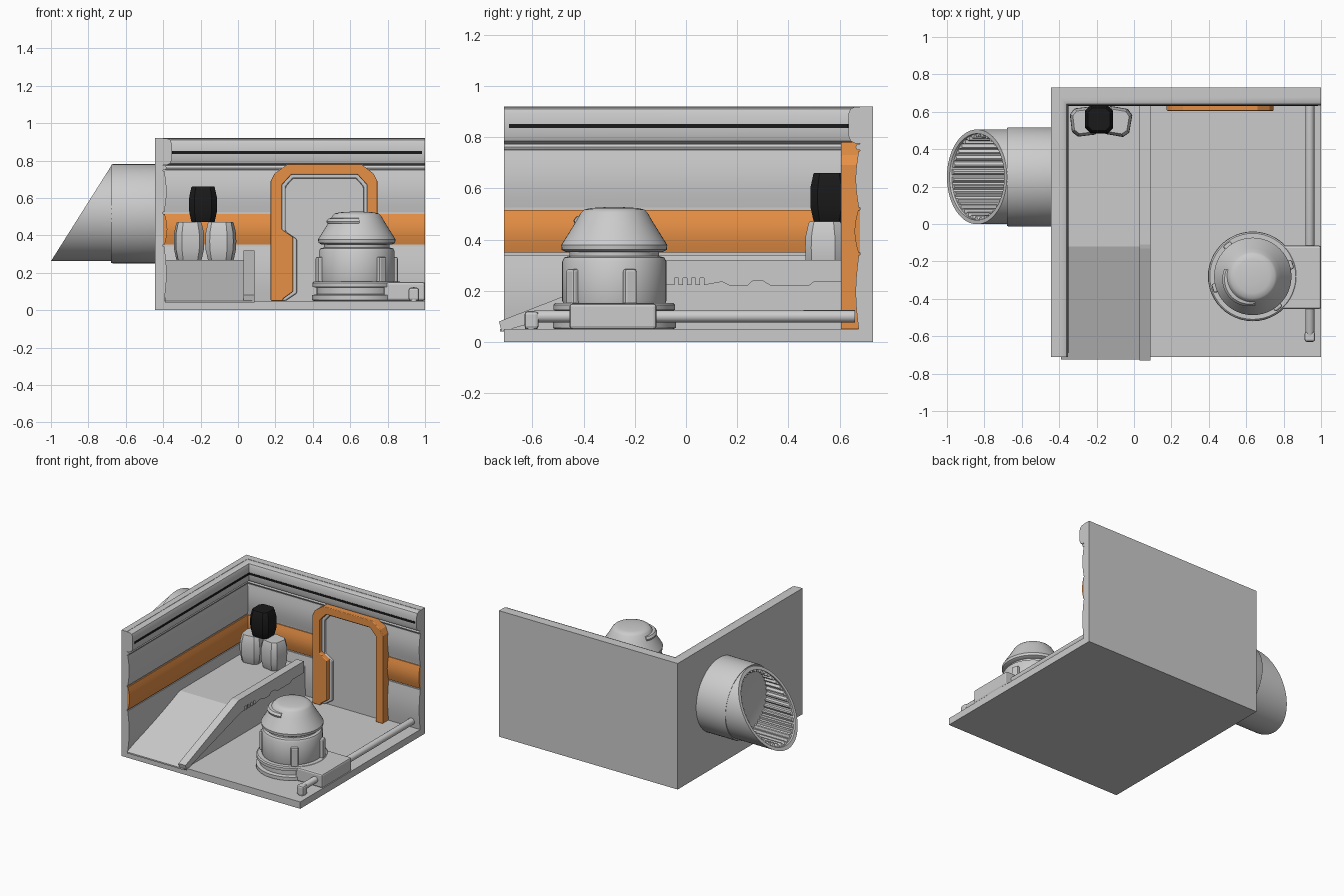
import bpy, bmesh, math
from mathutils import Vector, Matrix

if "Cube" in bpy.data.objects:
    bpy.data.objects.remove(bpy.data.objects["Cube"])

def mat(name, col):
    m = bpy.data.materials.new(name)
    m.diffuse_color = col
    m.use_nodes = True
    m.node_tree.nodes["Principled BSDF"].inputs["Base Color"].default_value = m.diffuse_color
    return m

ORANGE = mat("orange", (0.8, 0.28, 0.06, 1))
BLACK = mat("black", (0.01, 0.01, 0.01, 1))

def finish(name, bm, m=None, smooth=True, bevel=0, segs=2):
    bmesh.ops.recalc_face_normals(bm, faces=bm.faces)
    me = bpy.data.meshes.new(name)
    bm.to_mesh(me)
    bm.free()
    ob = bpy.data.objects.new(name, me)
    bpy.context.collection.objects.link(ob)
    if m:
        me.materials.append(m)
    if bevel:
        b = ob.modifiers.new("bevel", 'BEVEL')
        b.width, b.segments, b.limit_method = bevel, segs, 'ANGLE'
    if smooth:
        bpy.ops.object.select_all(action='DESELECT')
        ob.select_set(True)
        bpy.context.view_layer.objects.active = ob
        bpy.ops.object.shade_smooth_by_angle(angle=math.radians(35))
    return ob

def prism(name, pts, axis, lo, hi, m=None, bevel=0, segs=2):
    """Extrude a 2D outline along an axis."""
    put = {'x': lambda a, b, c: (c, a, b), 'y': lambda a, b, c: (a, c, b),
           'z': lambda a, b, c: (a, b, c)}[axis]
    bm = bmesh.new()
    f = bm.faces.new([bm.verts.new(put(a, b, lo)) for a, b in pts])
    r = bmesh.ops.extrude_face_region(bm, geom=[f])
    vs = [v for v in r['geom'] if isinstance(v, bmesh.types.BMVert)]
    bmesh.ops.translate(bm, verts=vs, vec=put(0, 0, hi - lo))
    return finish(name, bm, m, False, bevel, segs)

def box(name, x0, x1, y0, y1, z0, z1, m=None, bevel=0):
    return prism(name, [(x0, y0), (x1, y0), (x1, y1), (x0, y1)], 'z', z0, z1, m, bevel)

def loft(name, rings, m=None, smooth=True, caps=True, closed=True):
    """Skin a list of equal-length point rings."""
    bm = bmesh.new()
    vr = [[bm.verts.new(p) for p in r] for r in rings]
    n = len(rings[0])
    for a, b in zip(vr, vr[1:]):
        for i in range(n if closed else n - 1):
            j = (i + 1) % n
            bm.faces.new((a[i], a[j], b[j], b[i]))
    if caps:
        bm.faces.new(vr[0])
        bm.faces.new(vr[-1])
    return finish(name, bm, m, smooth)

def lathe(name, prof, centre, n=40, axis='z', m=None):
    """Revolve (radius, height) points."""
    rings = []
    for r, h in prof:
        ring = []
        for i in range(n):
            t = 2 * math.pi * i / n
            c, s = r * math.cos(t), r * math.sin(t)
            p = Vector((c, s, h)) if axis == 'z' else Vector((h, c, s))
            ring.append(p + Vector(centre))
        rings.append(ring)
    return loft(name, rings, m)

# room shell
WX, WY = -0.40, 0.68
box("floor", -0.444, 1, -0.71, 0.73, 0, 0.05)
box("left_wall", -0.444, WX, -0.71, 0.73, 0.05, 0.92)
box("back_wall", WX, 1, WY, 0.73, 0.05, 0.92)

# wall panels swept round the corner
def wall_strip(name, prof, m=None, y0=-0.71, x1=1.0):
    rings = [[(WX + d, y0, z) for d, z in prof],
             [(WX + d, WY - d, z) for d, z in prof],
             [(x1, WY - d, z) for d, z in prof]]
    return loft(name, rings, m)

def bulge(z0, z1, d0, d1, n=8):
    pts = [(0, z0)]
    for i in range(n + 1):
        t = i / n
        pts.append((d0 + (d1 - d0) * math.sin(math.pi * t), z0 + (z1 - z0) * t))
    return pts + [(0, z1)]

wall_strip("lower_panel", bulge(0.05, 0.34, 0.006, 0.018))
wall_strip("orange_band", bulge(0.35, 0.515, 0.008, 0.022), ORANGE)
wall_strip("upper_panel", bulge(0.525, 0.745, 0.006, 0.018))
wall_strip("thin_trim", bulge(0.75, 0.772, 0.012, 0.018, 4))
wall_strip("top_moulding", [(0, 0.775), (0.02, 0.775), (0.038, 0.785), (0.046, 0.805), (0.046, 0.89),
                            (0.038, 0.91), (0.02, 0.918), (0, 0.918)])
wall_strip("black_strip", [(0.04, 0.835), (0.049, 0.835), (0.049, 0.85), (0.04, 0.85)], BLACK, -0.69, 0.985)

# doorway
prism("door_frame", [(0.175, 0.05), (0.175, 0.69), (0.195, 0.73), (0.265, 0.78), (0.66, 0.78), (0.725, 0.73),
                     (0.745, 0.69), (0.745, 0.05), (0.69, 0.05), (0.69, 0.67), (0.64, 0.725), (0.285, 0.725),
                     (0.235, 0.67), (0.235, 0.43), (0.295, 0.39), (0.295, 0.10), (0.24, 0.06), (0.24, 0.05)],
      'y', 0.605, 0.68, ORANGE, 0.014, 3)
prism("door_lip", [(0.23, 0.05), (0.23, 0.675), (0.28, 0.73), (0.645, 0.73), (0.695, 0.675), (0.695, 0.05),
                   (0.67, 0.05), (0.67, 0.66), (0.63, 0.705), (0.295, 0.705), (0.255, 0.66), (0.255, 0.42),
                   (0.315, 0.38), (0.315, 0.09), (0.255, 0.05)], 'y', 0.635, 0.68, None, 0.008)
prism("door_panel", [(0.23, 0.05), (0.23, 0.67), (0.285, 0.72), (0.64, 0.72), (0.69, 0.67), (0.69, 0.05)],
      'y', 0.652, 0.68)

# raised platform with ramp and its side kerb
prism("ramp", [(-0.725, 0.04), (-0.725, 0.05), (-0.12, 0.268), (0.67, 0.268), (0.67, 0.04)], 'x', -0.39, 0.076)
teeth = []
for i in range(4):
    y = 0.07 - i * 0.033
    teeth += [(y, 0.222), (y, 0.25), (y - 0.016, 0.25), (y - 0.016, 0.222)]
prism("ramp_kerb", [(-0.72, 0.04), (-0.73, 0.08), (-0.13, 0.315), (-0.11, 0.32), (0.635, 0.32), (0.635, 0.235),
                    (0.50, 0.235), (0.48, 0.22), (0.33, 0.22), (0.30, 0.238), (0.26, 0.238), (0.24, 0.22),
                    (0.17, 0.22), (0.14, 0.235)] + teeth + [(-0.09, 0.222)], 'x', 0.03, 0.087)

# stacked barrels, chamfered square section
def barrel(name, x, y, z0, h, w, turn, m=None):
    rings = []
    for t, s in ((0, 0.80), (0.03, 0.84), (0.28, 0.98), (0.5, 1.0), (0.72, 0.98), (0.97, 0.84), (1, 0.80)):
        a, c = w * s, w * s * 0.62
        pts = [(a, -c), (a, c), (c, a), (-c, a), (-a, c), (-a, -c), (-c, -a), (c, -a)]
        R = Matrix.Rotation(turn, 3, 'Z')
        rings.append([R @ Vector((p, q, 0)) + Vector((x, y, z0 + t * h)) for p, q in pts])
    return loft(name, rings, m)

barrel("left_barrel", -0.262, 0.548, 0.266, 0.204, 0.076, 0.12)
barrel("right_barrel", -0.092, 0.548, 0.266, 0.204, 0.076, -0.17)
barrel("black_barrel", -0.187, 0.56, 0.47, 0.19, 0.075, 0, BLACK)

# dome-topped service machine
C = (0.635, -0.28, 0)
lathe("machine_base", [(0.23, 0.05), (0.24, 0.055), (0.24, 0.08), (0.215, 0.085), (0.215, 0.12), (0.238, 0.125),
                       (0.238, 0.145), (0.23, 0.152)], C, 48)
lathe("machine_body", [(0.195, 0.14), (0.203, 0.16), (0.203, 0.315), (0.195, 0.33), (0.175, 0.335),
                       (0.175, 0.362)], C, 48)
lathe("machine_head", [(0.19, 0.352), (0.205, 0.36), (0.207, 0.378), (0.2, 0.39), (0.15, 0.47), (0.13, 0.505),
                       (0.118, 0.517), (0.09, 0.523), (0.04, 0.526), (0.005, 0.527)], C, 48)
rings = []
for i in range(17):
    t = math.radians(165 + 110 * i / 16)
    e = 0.012 * math.sin(math.pi * i / 16)
    rings.append([(C[0] + r * math.cos(t), C[1] + r * math.sin(t), z) for r, z in
                  ((0.13, 0.462), (0.152 + e, 0.462), (0.157 + e, 0.475), (0.145 + e, 0.49), (0.12, 0.495))])
loft("machine_visor", rings)
for i, a in enumerate((17, -51, 129, 197)):
    R = Matrix.Translation(C) @ Matrix.Rotation(math.radians(a), 4, 'Z')
    b = box("machine_clip_%d" % i, 0.185, 0.225, -0.025, 0.025, 0.145, 0.285, None, 0.01)
    b.matrix_world = R

# machine docking plate and floor pipe
box("dock_plate", 0.78, 1.0, -0.455, -0.115, 0.05, 0.15, None, 0.012)
PX = 0.94
path = [(0.66, 0.10), (-0.585, 0.10), (-0.602, 0.092), (-0.605, 0.075), (-0.605, 0.05)]
rings = []
for i, (y, z) in enumerate(path):
    ang = math.radians((0, 15, 45, 75, 90)[i])
    rings.append([(PX + 0.024 * math.cos(k * math.pi / 8),
                   y - 0.024 * math.sin(k * math.pi / 8) * math.sin(ang),
                   z + 0.024 * math.sin(k * math.pi / 8) * math.cos(ang)) for k in range(16)])
loft("floor_pipe", rings)
box("pipe_foot", 0.912, 0.968, -0.63, -0.575, 0.05, 0.12, None, 0.012)

# outside duct: collar, inner mouth and slanted ribbed hood
D = (0, 0.252, 0.515)
lathe("duct_collar", [(0.25, -0.672), (0.262, -0.678), (0.265, -0.67), (0.265, -0.44), (0.19, -0.44), (0.19, -0.5),
                      (0.185, -0.60), (0.195, -0.635), (0.215, -0.645), (0.24, -0.63)], D, 64, 'x')
lathe("duct_back", [(0.2, -0.47), (0.2, -0.46)], D, 48, 'x', BLACK)
N = 144
def hood_ring(rad, x=None, push=0):
    ring = []
    for i in range(N):
        t = 2 * math.pi * i / N
        r = rad(i) if callable(rad) else rad
        z = D[2] + r * math.sin(t)
        xx = x if x is not None else -1 + push + (z - 0.262) / 0.506 * 0.32
        ring.append((xx, D[1] + r * math.cos(t), z))
    return ring
ribs = lambda i: 0.229 if i % 4 < 2 else 0.213
loft("duct_hood", [hood_ring(0.235, -0.64), hood_ring(0.253, -0.64), hood_ring(0.253), hood_ring(0.231),
                   hood_ring(0.231, None, 0.012), hood_ring(ribs, None, 0.012), hood_ring(ribs, -0.635)],
     None, True, False)
